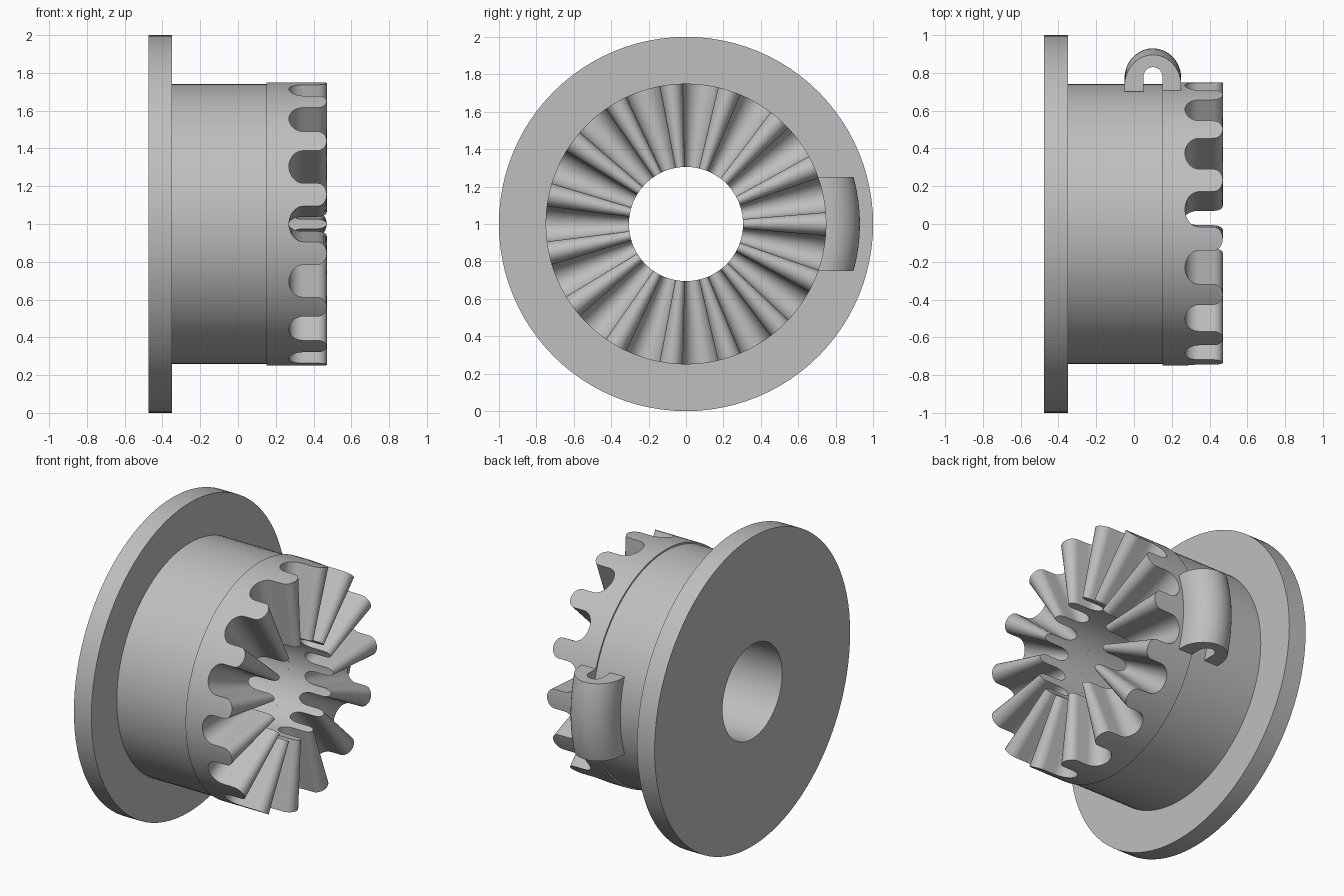
import bpy, math

default = bpy.data.objects.get("Cube")
if default:
    bpy.data.objects.remove(default)

grey = bpy.data.materials.new("plain grey")
grey.use_nodes = True
GREY = (0.52, 0.52, 0.52, 1)
grey.diffuse_color = GREY
grey.node_tree.nodes["Principled BSDF"].inputs["Base Color"].default_value = GREY

HOLE, BODY, CROWN, FLANGE = 0.305, 0.74, 0.75, 1.0
BACK, STEP, SEAM, ROOT, TIP = -0.475, -0.35, 0.15, 0.27, 0.47
TEETH = 15


def make_part(name, verts, faces):
    mesh = bpy.data.meshes.new(name)
    mesh.from_pydata(verts, [], faces)
    mesh.validate()
    mesh.materials.append(grey)
    obj = bpy.data.objects.new(name, mesh)
    bpy.context.collection.objects.link(obj)
    bpy.ops.object.select_all(action="DESELECT")
    obj.select_set(True)
    bpy.context.view_layer.objects.active = obj
    bpy.ops.object.mode_set(mode="EDIT")
    bpy.ops.mesh.select_all(action="SELECT")
    bpy.ops.mesh.normals_make_consistent(inside=False)
    bpy.ops.object.mode_set(mode="OBJECT")
    bpy.ops.object.shade_smooth_by_angle(angle=math.radians(35))
    return obj


def grid_faces(rows, cols, wrap_rows):
    """Quads between rings of points; every ring is closed."""
    faces = []
    for i in range(rows if wrap_rows else rows - 1):
        for j in range(cols):
            a, b = i * cols, (i + 1) % rows * cols
            k = (j + 1) % cols
            faces.append((a + j, a + k, b + k, b + j))
    return faces


def ring_part(name, angles, section):
    """Revolve a closed (x, radius) section, given per angle step, about x."""
    verts = []
    for i, a in enumerate(angles):
        verts += [(x, -r * math.cos(a), 1 + r * math.sin(a)) for x, r in section(i)]
    return make_part(name, verts, grid_faces(len(angles), len(section(0)), True))


# Flange and plain hub, bored through
circle = [math.tau * i / 96 for i in range(96)]
ring_part("flanged_hub", circle, lambda i: [
    (BACK, HOLE), (BACK, FLANGE), (STEP, FLANGE), (STEP, BODY), (SEAM, BODY), (SEAM, HOLE)])

# Toothed crown: rounded roots, straight walls, rounded tips
PITCH = math.tau / TEETH
GAP, LAND = PITCH * 0.30, PITCH * 0.20
ROOT_DEPTH, TIP_DEPTH, STEPS = 0.075, 0.05, 8
half = []
for i in range(STEPS + 1):
    t = math.pi / 2 * i / STEPS
    half.append((GAP * math.sin(t), ROOT + ROOT_DEPTH * (1 - math.cos(t))))
for i in range(STEPS + 1):
    t = math.pi / 2 * i / STEPS
    half.append((GAP + LAND * (1 - math.cos(t)) + 0.0005, TIP - TIP_DEPTH * (1 - math.sin(t))))
half[-1] = (PITCH / 2, TIP)
tooth = [(-a, x) for a, x in reversed(half[1:-1])] + half
waves = [(k * PITCH + a, x) for k in range(TEETH) for a, x in tooth]
ring_part("toothed_crown", [a for a, x in waves], lambda i: [
    (SEAM, HOLE), (SEAM, CROWN), (waves[i][1], CROWN), (waves[i][1], HOLE)])

# Arched loop on the back, curved around the hub axis and cut flat at both ends
ARCH_X, HALF_LENGTH, FOOT, ARC = 0.1, 0.25, 0.70, 24
outer, inner = [(-0.15, FOOT)], [(-0.05, FOOT)]
for i in range(ARC + 1):
    t = math.pi * (1 - i / ARC)
    outer.append((0.15 * math.cos(t), 0.73 + 0.165 * math.sin(t)))
    inner.append((0.05 * math.cos(t), 0.78 + 0.05 * math.sin(t)))
outer.append((0.15, FOOT))
inner.append((0.05, FOOT))
outline = outer + inner[::-1]
count, slices = len(outline), 17
verts = []
for s in range(slices):
    z = HALF_LENGTH * (2 * s / (slices - 1) - 1)
    for x, y in outline:
        verts.append((ARCH_X + x, math.sqrt(y * y + HALF_LENGTH ** 2 - z * z), 1 + z))
faces = grid_faces(slices, count, False)
last = (slices - 1) * count
for i in range(len(outer) - 1):
    cap = (i, i + 1, count - 2 - i, count - 1 - i)
    faces += [cap, tuple(last + v for v in cap)]
make_part("arched_loop", verts, faces)
